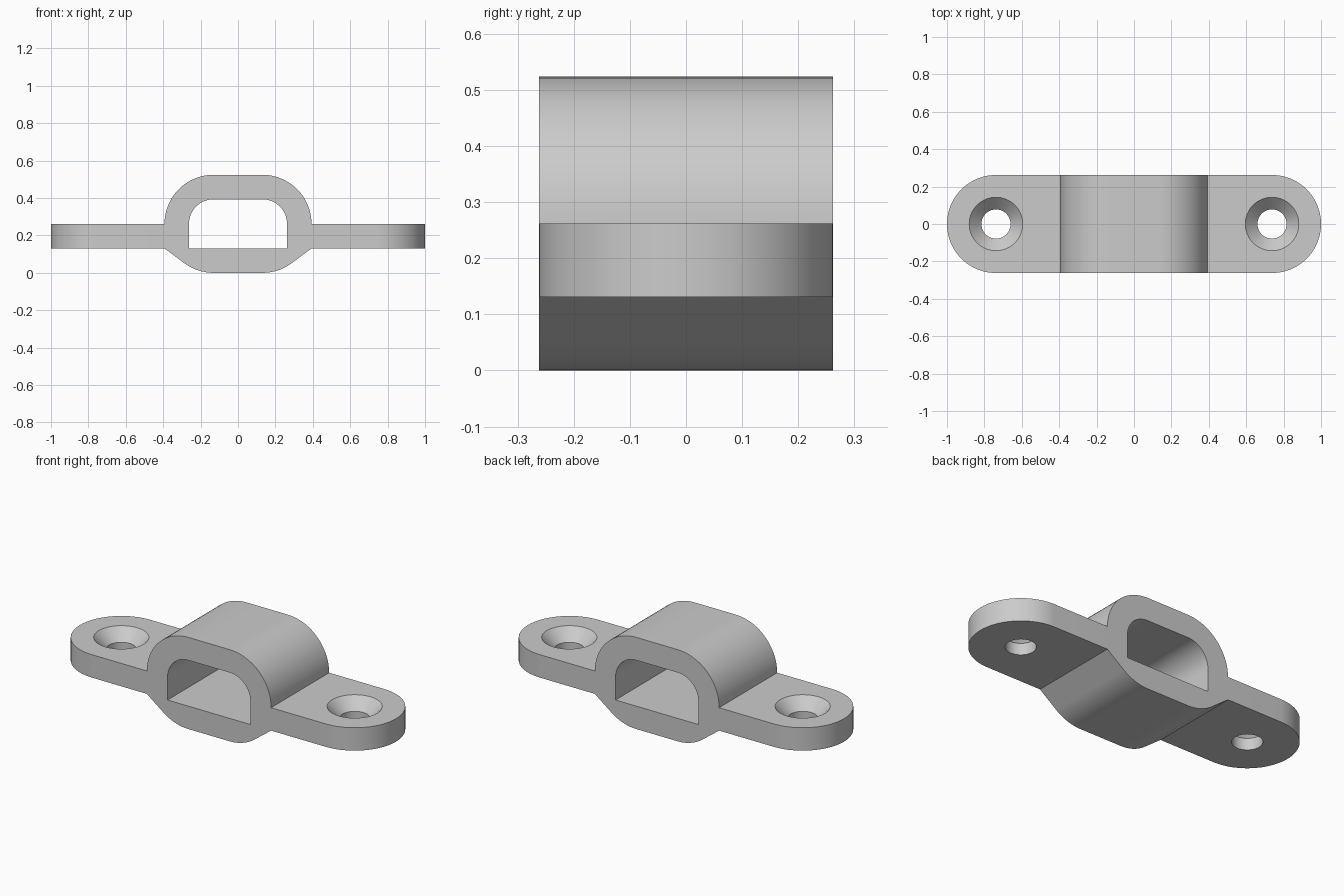
import bpy
import bmesh
from math import cos, sin, acos, atan2, hypot, pi, radians
from mathutils import Vector

cube = bpy.data.objects.get("Cube")
if cube:
    bpy.data.objects.remove(cube, do_unlink=True)

T = 0.131          # wall thickness; the other sizes are multiples of it
R = 2 * T          # outer bend radius and half width
HOLE_X = 1 - R     # screw hole centre

grey = bpy.data.materials.new("plain grey")
grey.use_nodes = True
colour = (0.6, 0.6, 0.6, 1)
grey.diffuse_color = colour
grey.node_tree.nodes["Principled BSDF"].inputs["Base Color"].default_value = colour


def arc(cx, cy, r, start, end, steps=20):
    angles = [start + (end - start) * i / steps for i in range(steps + 1)]
    return [(cx + r * cos(a), cy + r * sin(a)) for a in angles]


def mirrored(half):
    """Close a right-hand half outline with its mirror image."""
    return half + [(-x, y) for x, y in reversed(half)]


def prism(name, outline, place, travel):
    """Extrude a 2D outline along the travel vector."""
    bm = bmesh.new()
    face = bm.faces.new([bm.verts.new(place(a, b)) for a, b in outline])
    moved = bmesh.ops.extrude_face_region(bm, geom=[face])["geom"]
    verts = [v for v in moved if isinstance(v, bmesh.types.BMVert)]
    bmesh.ops.translate(bm, verts=verts, vec=Vector(travel))
    bmesh.ops.recalc_face_normals(bm, faces=bm.faces)
    return finish(name, bm)


def cone(name, x, low, high, r_low, r_high):
    bm = bmesh.new()
    bmesh.ops.create_cone(bm, cap_ends=True, segments=64, radius1=r_low,
                          radius2=r_high, depth=high - low)
    bmesh.ops.translate(bm, verts=bm.verts, vec=(x, 0, (low + high) / 2))
    return finish(name, bm)


def finish(name, bm):
    mesh = bpy.data.meshes.new(name)
    bm.to_mesh(mesh)
    bm.free()
    mesh.materials.append(grey)
    obj = bpy.data.objects.new(name, mesh)
    bpy.context.collection.objects.link(obj)
    return obj


def combine(target, tool, operation):
    """Apply a boolean and remove the helper."""
    tool.hide_render = True
    bpy.context.view_layer.objects.active = target
    mod = target.modifiers.new(operation, "BOOLEAN")
    mod.operation, mod.object, mod.solver = operation, tool, "EXACT"
    bpy.ops.object.modifier_apply(modifier=mod.name)
    bpy.data.objects.remove(tool, do_unlink=True)


def upright(x, z):
    return (x, -0.4, z)


def level(x, y):
    return (x, y, -0.1)


# Side profile: bulged base with tangent slopes, flat flanges and arch
corner = 3 * T
tangent = atan2(-T, R) - acos(R / hypot(R, T))
half = arc(T, R, R, -pi / 2, tangent)
half += [(corner, T), (1.1, T), (1.1, R)]
half += arc(T, R, R, 0, pi / 2)
bracket = prism("strap_bracket", mirrored(half), upright, (0, 0.8, 0))

# Rounded flange ends
rim = mirrored(arc(HOLE_X, 0, R, -pi / 2, pi / 2, 40))
combine(bracket, prism("plan_cutter", rim, level, (0, 0, 0.8)), "INTERSECT")

# Tunnel under the arch
tunnel = mirrored([(R, T)] + arc(T, R, T, 0, pi / 2))
combine(bracket, prism("tunnel_cutter", tunnel, upright, (0, 0.8, 0)), "DIFFERENCE")

# Countersunk screw holes
for side in (-1, 1):
    x = side * HOLE_X
    r_hole, r_sink = 0.078, 0.143
    depth = r_sink - r_hole
    lift = 0.05
    combine(bracket, cone("hole_cutter", x, 0, 0.5, r_hole, r_hole), "DIFFERENCE")
    combine(bracket, cone("sink_cutter", x, R - depth, R + lift,
                          r_hole, r_sink + lift), "DIFFERENCE")

# Smooth bends, crisp edges
bpy.ops.object.select_all(action="DESELECT")
bracket.select_set(True)
bpy.context.view_layer.objects.active = bracket
bpy.ops.object.shade_smooth_by_angle(angle=radians(30))
